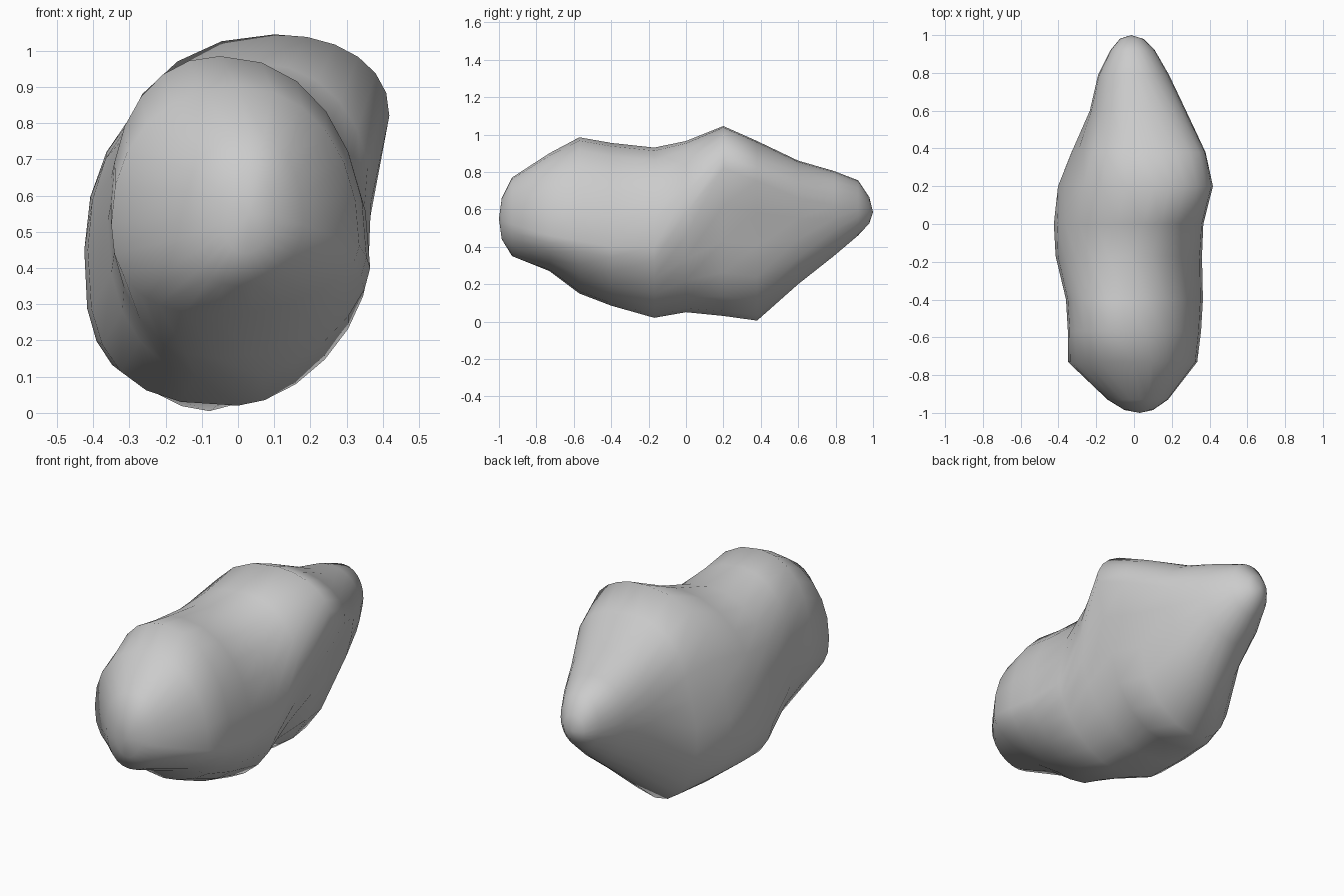
import bpy, bmesh
from math import sin, cos, pi, exp
from mathutils import Vector

if "Cube" in bpy.data.objects:
    bpy.data.objects.remove(bpy.data.objects["Cube"])

# Cross-sections along y:
# y, x left, x right, z bottom, z top, z of left, z of right, x of top, x of bottom, lower-left power, lower-right power
SECTIONS = [
    (-.985, -.05, .10, .44, .66, .55, .55, .03, .02, 2.0, 1.9),
    (-.93, -.14, .18, .35, .77, .55, .52, .03, .00, 2.3, 1.9),
    (-.73, -.35, .335, .27, .90, .52, .46, .00, -.05, 2.4, 1.8),
    (-.57, -.35, .355, .15, .985, .58, .43, -.05, -.05, 2.3, 1.7),
    (-.40, -.36, .365, .085, .955, .53, .40, -.05, .00, 2.4, 1.6),
    (-.17, -.415, .36, .02, .93, .45, .40, -.02, .00, 2.8, 1.7),
    (.00, -.425, .37, .05, .965, .45, .58, .05, -.05, 3.0, 1.8),
    (.20, -.41, .42, .03, 1.045, .45, .82, .10, -.04, 2.7, 2.0),
    (.38, -.34, .39, .005, .965, .45, .75, .05, -.08, 2.2, 1.85),
    (.60, -.235, .28, .20, .86, .55, .66, .02, -.02, 2.1, 1.9),
    (.79, -.19, .185, .35, .805, .60, .62, .00, .00, 2.1, 2.0),
    (.92, -.125, .11, .46, .755, .60, .60, -.01, -.01, 2.0, 2.0),
    (.98, -.075, .05, .525, .665, .59, .59, -.01, -.01, 2.0, 2.0),
]
TIPS = [(.03, -1, .55), (-.015, 1, .585)]
# Hollows: centre, push, radius
DENTS = [((.33, .33, .50), (-.075, 0, .01), .19),
         ((-.35, .30, .65), (.04, 0, -.01), .18)]
SEGMENTS = 24


def section_point(s, a):
    y, xl, xr, zb, zt, zl, zr, xt, xb, pll, plr = s
    c, n = cos(a), sin(a)
    q = 2.15 if n > 0 else (plr if c > 0 else pll)
    xm, ze = (xt if n >= 0 else xb), (zt if n >= 0 else zb)
    xe, zm = (xr, zr) if c >= 0 else (xl, zl)
    return Vector((xm + (xe - xm) * abs(c) ** (2 / q), y,
                   zm + (ze - zm) * abs(n) ** (2 / q)))


def dented(v):
    out = v.copy()
    for centre, push, r in DENTS:
        out += Vector(push) * exp(-((v - Vector(centre)).length / r) ** 2)
    return out


# Rock body: loft through the sections and close both tips
bm = bmesh.new()
rings = [[bm.verts.new(dented(section_point(s, 2 * pi * i / SEGMENTS)))
          for i in range(SEGMENTS)] for s in SECTIONS]
for r0, r1 in zip(rings, rings[1:]):
    for i in range(SEGMENTS):
        j = (i + 1) % SEGMENTS
        bm.faces.new((r0[i], r0[j], r1[j], r1[i]))
for tip, ring in zip(TIPS, (rings[0], rings[-1])):
    t = bm.verts.new(tip)
    for i in range(SEGMENTS):
        bm.faces.new((t, ring[i], ring[(i + 1) % SEGMENTS]))
bmesh.ops.recalc_face_normals(bm, faces=bm.faces)
for f in bm.faces:
    f.smooth = True
mesh = bpy.data.meshes.new("rock")
bm.to_mesh(mesh)
bm.free()
rock = bpy.data.objects.new("rock", mesh)
bpy.context.collection.objects.link(rock)
